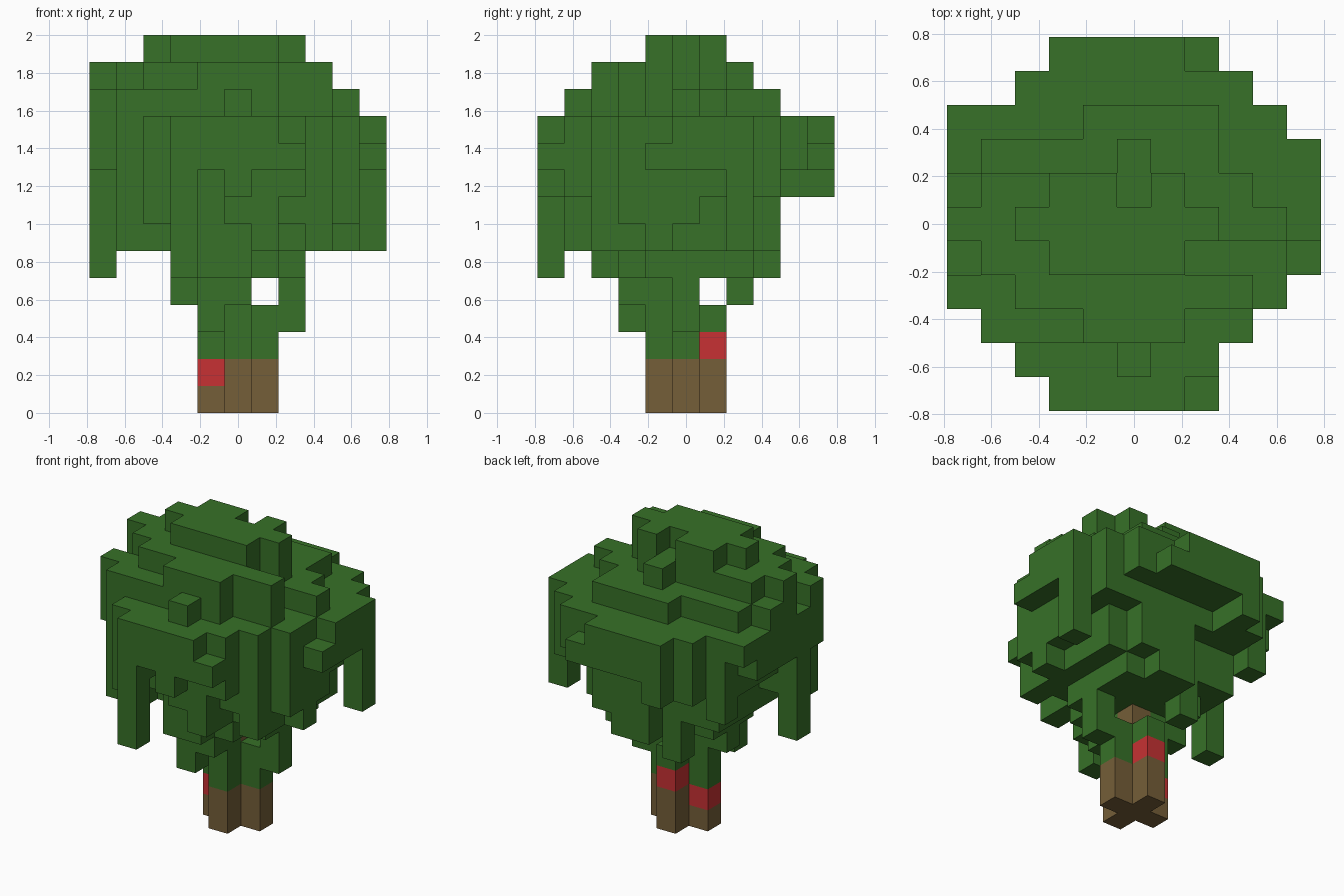
import bpy
import bmesh
from mathutils import Vector

if "Cube" in bpy.data.objects:
    bpy.data.objects.remove(bpy.data.objects["Cube"], do_unlink=True)

UNIT = 1 / 7  # edge of one block


def make_material(name, color):
    mat = bpy.data.materials.new(name)
    mat.use_nodes = True
    mat.diffuse_color = (*color, 1)
    mat.node_tree.nodes["Principled BSDF"].inputs["Base Color"].default_value = (*color, 1)
    return mat


MATERIALS = {
    "leaf": make_material("leaf green", (0.038, 0.164, 0.021)),
    "bark": make_material("bark brown", (0.178, 0.112, 0.040)),
    "berry": make_material("berry red", (0.570, 0.031, 0.033)),
}
COLORS = list(MATERIALS)
blocks = {}  # cell -> (part, colour)


def fill(part, xs, ys, zs, color="leaf"):
    """Fill an inclusive range of grid cells; a single number means one cell."""
    spans = [(v, v) if isinstance(v, int) else v for v in (xs, ys, zs)]
    (x0, x1), (y0, y1), (z0, z1) = spans
    for x in range(x0, x1 + 1):
        for y in range(y0, y1 + 1):
            for z in range(z0, z1 + 1):
                blocks[x, y, z] = (part, color)


def layer(part, zs, rows):
    """Fill rows given as (y range, x range) over a height range."""
    for ys, xs in rows:
        fill(part, xs, ys, zs)


# Trunk: a plus-shaped column, bark below and leaf above
for zs, color in (((0, 1), "bark"), ((2, 3), "leaf")):
    fill("trunk", (-1, 1), 0, zs, color)
    fill("trunk", 0, (-1, 1), zs, color)
fill("trunk", 0, 0, 4, "bark")
fill("trunk", -1, 0, 1, "berry")
fill("trunk", 0, 1, 2, "berry")

# Lower canopy: narrowing toward the trunk
layer("lower_canopy", 4, [(0, (-2, -1)), ((-2, -1), (-1, 0))])
layer("lower_canopy", 5, [((-1, 1), (-2, 2)), ((-2, 2), (-1, 1)),
                          (-3, (-1, 0)), (3, (0, 1)), (2, 2)])
layer("lower_canopy", (6, 7), [((-2, 2), (-3, 3)), (-3, (-1, 1)), (3, (0, 2))])
layer("lower_canopy", 7, [(-3, (-3, 3)), (0, 4), (-1, -4), (-4, (0, 1)),
                          (-4, -3), (3, -4)])

# Main canopy: the widest disc
layer("main_canopy", (8, 10), [
    ((-1, 2), (-4, 4)), (-2, (-4, 4)), (3, (-4, 4)), (-3, (-4, 3)),
    (-4, (-3, -2)), (-4, (0, 2)), (4, (-3, -2)), (5, -2), (-5, 0)])
layer("main_canopy", (9, 10), [
    (-5, (-2, 1)), (-4, -1), (-2, -5), ((0, 2), -5), ((0, 2), 5),
    (4, (-1, 3)), (5, (-1, 1))])
fill("main_canopy", 5, -1, 9)
fill("main_canopy", -5, 3, 10)
fill("main_canopy", 2, -5, 9)
fill("main_canopy", 2, 5, 9)

# Crown: three stepped layers
layer("crown", 11, [
    (3, (-1, 2)), (2, (-4, 2)), (1, (-5, 3)), (0, (-5, 4)),
    (-1, (-4, 1)), (-2, (-5, 3)), (-3, (-4, 1)), (-4, 0)])
layer("crown", 12, [
    (2, 0), (1, (-4, 1)), (0, (-5, 2)), (-1, (-4, 1)),
    (-2, (-3, 3)), (-3, (-1, 1))])
layer("crown", 13, [(1, (-2, -1)), (1, 1), (0, (-3, 2)), (-1, (-2, 1))])

# Hanging vines: (x, y) with bottom and top cell
for x, y, low, high in (
        (-2, -5, 5, 8), (-5, -1, 5, 10), (5, 2, 6, 8), (3, -3, 6, 7),
        (-4, -3, 6, 7), (1, -4, 6, 7), (-3, -3, 6, 6), (4, -1, 6, 7),
        (4, -2, 7, 7), (2, 0, 3, 4), (-1, -2, 3, 3), (-1, 2, 4, 4)):
    fill("hanging_vines", x, y, (low, high))


def build(part):
    """Make a mesh from the exposed block faces of one part."""
    bm = bmesh.new()
    for cell, (owner, color) in blocks.items():
        if owner != part:
            continue
        center = Vector(cell) + Vector((0, 0, 0.5))
        for axis in range(3):
            for sign in (-1, 1):
                normal = Vector((0, 0, 0))
                normal[axis] = sign
                if tuple(int(c + n) for c, n in zip(cell, normal)) in blocks:
                    continue
                u = Vector((0, 0, 0))
                u[(axis + 1) % 3] = 0.5
                v = normal.cross(u)
                mid = center + normal / 2
                corners = (mid - u - v, mid + u - v, mid + u + v, mid - u + v)
                face = bm.faces.new([bm.verts.new(p * UNIT) for p in corners])
                face.material_index = COLORS.index(color)
    bmesh.ops.remove_doubles(bm, verts=bm.verts, dist=UNIT / 100)
    mesh = bpy.data.meshes.new(part)
    bm.to_mesh(mesh)
    bm.free()
    for mat in MATERIALS.values():
        mesh.materials.append(mat)
    bpy.context.collection.objects.link(bpy.data.objects.new(part, mesh))


for name in ("trunk", "lower_canopy", "main_canopy", "crown", "hanging_vines"):
    build(name)
